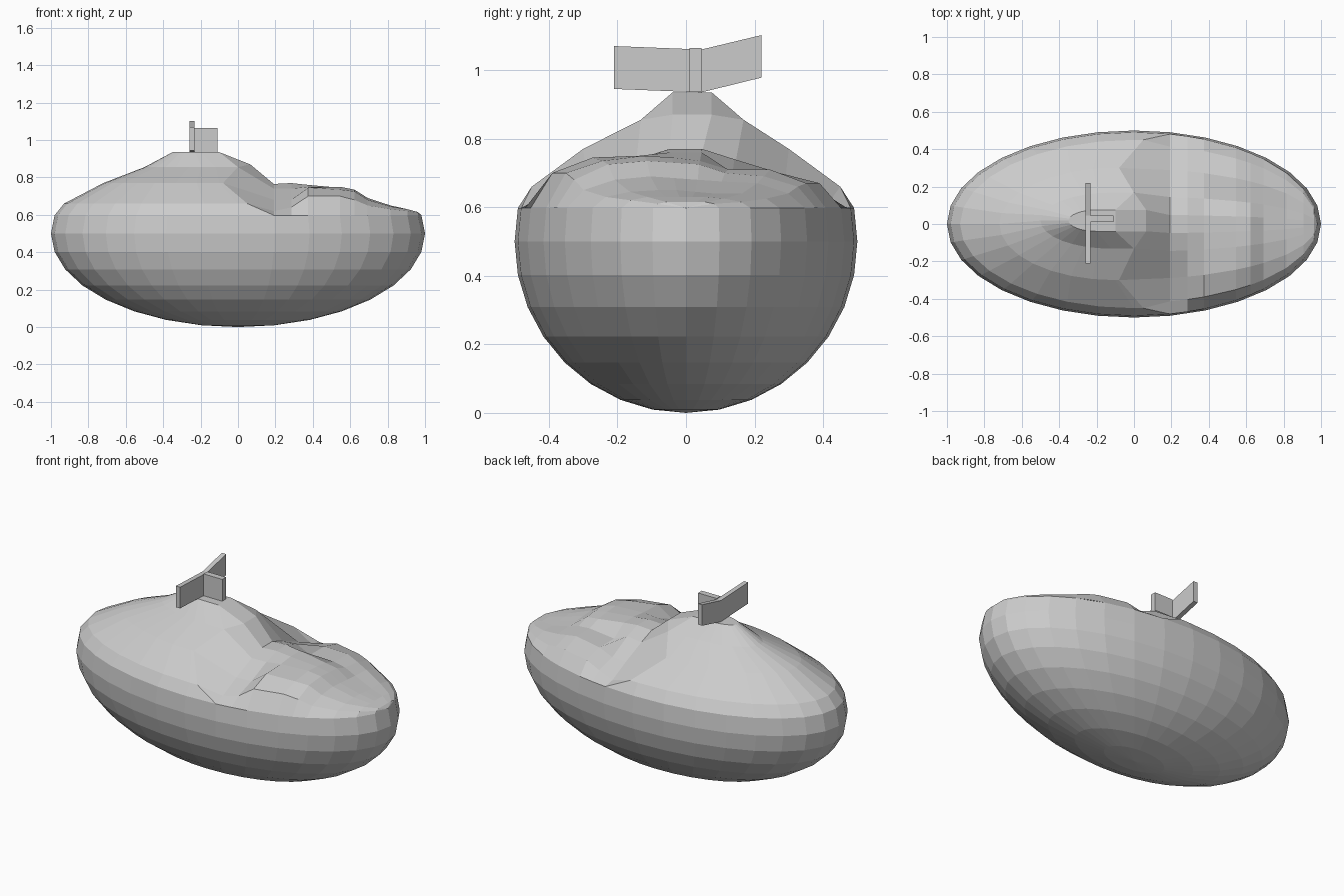
import bpy, bmesh
from math import pi, sin, cos

if "Cube" in bpy.data.objects:
    bpy.data.objects.remove(bpy.data.objects["Cube"])


def finish(name, bm):
    bmesh.ops.remove_doubles(bm, verts=bm.verts, dist=0.0008)
    bmesh.ops.recalc_face_normals(bm, faces=bm.faces)
    me = bpy.data.meshes.new(name)
    bm.to_mesh(me)
    bm.free()
    ob = bpy.data.objects.new(name, me)
    bpy.context.collection.objects.link(ob)
    return ob


def bridge(bm, rows):
    """Skin a list of equally long point rows."""
    vs = [[bm.verts.new(p) for p in row] for row in rows]
    for a, b in zip(vs, vs[1:]):
        for i in range(len(a) - 1):
            bm.faces.new((a[i], a[i + 1], b[i + 1], b[i]))
    return vs


def poly(bm, pts):
    bm.faces.new([bm.verts.new(p) for p in pts])


# Body: lower part of a stretched 32 x 16 sphere, open at the rim ring
body = bmesh.new()
bmesh.ops.create_uvsphere(body, u_segments=32, v_segments=16, radius=0.5)
for v in body.verts:
    v.co.x *= 2
    v.co.z += 0.5
bmesh.ops.delete(body, geom=[v for v in body.verts if v.co.z > 0.62], context='VERTS')
RIM = max(v.co.z for v in body.verts)
A, B = cos(pi / 16) * 0.99985, 0.5 * cos(pi / 16) * 0.99985
A, B = cos(pi / 16), 0.5 * cos(pi / 16)

# Pointed hood over the left: rings of (left x, half width, centre x, z, end x)
RINGS = [(-A, B, 0, RIM, A * cos(7 * pi / 16)),
         (-0.93, 0.45, 0, 0.66, 0.05),
         (-0.72, 0.30, -0.10, 0.77, -0.08),
         (-0.50, 0.15, -0.12, 0.855, 0.0),
         (-0.35, 0.057, -0.20, 0.935, -0.10)]
rows, ends = [], []
for left, hw, xc, z, xe in RINGS:
    off = 0.018 if z > 0.8 else 0
    ye = B * sin(7 * pi / 16) if z == RIM else hw
    arc = [(xc + (left - xc) * sin(pi * i / 16), off - hw * cos(pi * i / 16), z)
           for i in range(17)]
    row = [(xe, off - ye, z)] + arc + [(xe, off + ye, z)]
    rows.append(row)
    ends.append((row[0], row[-1]))
bridge(body, rows)
poly(body, rows[-1])
tip = ((0.065, -0.039, 0.87), (0.065, 0.075, 0.87))
poly(body, [ends[4][0], ends[4][1], tip[1], tip[0]])
for s in (0, 1):
    poly(body, [ends[3][s], ends[4][s], tip[s]])

# Cliff under the hood, running into the lumpy filling on the right
crest = [e[0] for e in ends[:4]] + list(tip) + [e[1] for e in reversed(ends[:4])]
FRAC = (-1, -0.86, -0.6, -0.3, -0.1, 0.1, 0.3, 0.6, 0.86, 1)
# (angle step round the rim, heights across, front to back)
LUMPS = [(7, (.62, .68, .74, .765, .765, .73, .67, .61)),
         (6.5, (.64, .68, .74, .77, .77, .74, .67, .64)),
         (6, (.70, .745, .75, .76, .76, .70, .70, .67)),
         (5, (.70, .735, .75, .745, .735, .71, .71, .67)),
         (4.5, (.68, .725, .735, .73, .725, .70, .69, .66)),
         (4, (.65, .68, .69, .685, .68, .675, .67, .64)),
         (3, (.63, .645, .65, .65, .645, .64, .64, .625)),
         (2, (.62, .63, .63, .63, .63, .63, .625, .615)),
         (1, (.61, .615, .615, .615, .615, .615, .615, .61)),
         (0, (RIM,) * 8)]
land = [crest]
for k, hs in LUMPS:
    t = k * pi / 16
    land.append([(A * cos(t), f * B * sin(t), h)
                 for f, h in zip(FRAC, (RIM, *hs, RIM))])
bridge(body, land)
finish("shell_body", body)


# Three-bladed propeller on the peak: profile quads extruded along one axis
def blade(name, quad, axis, lo, hi):
    bm = bmesh.new()
    mk = (lambda u, z, d: (d, u, z)) if axis == 'x' else (lambda u, z, d: (u, d, z))
    f = bm.faces.new([bm.verts.new(mk(u, z, lo)) for u, z in quad])
    ex = bmesh.ops.extrude_face_region(bm, geom=[f], use_keep_orig=True)
    for v in ex['geom']:
        if isinstance(v, bmesh.types.BMVert):
            setattr(v.co, axis, hi)
    finish(name, bm)


blade("blade_front", [(-.21, .945), (.045, .935), (.045, 1.06), (-.21, 1.07)], 'x', -.26, -.232)
blade("blade_back", [(.045, .935), (.22, .978), (.22, 1.102), (.045, 1.06)], 'x', -.26, -.232)
blade("blade_side", [(-.232, .936), (-.11, .936), (-.11, 1.065), (-.232, 1.065)], 'y', .01, .045)
